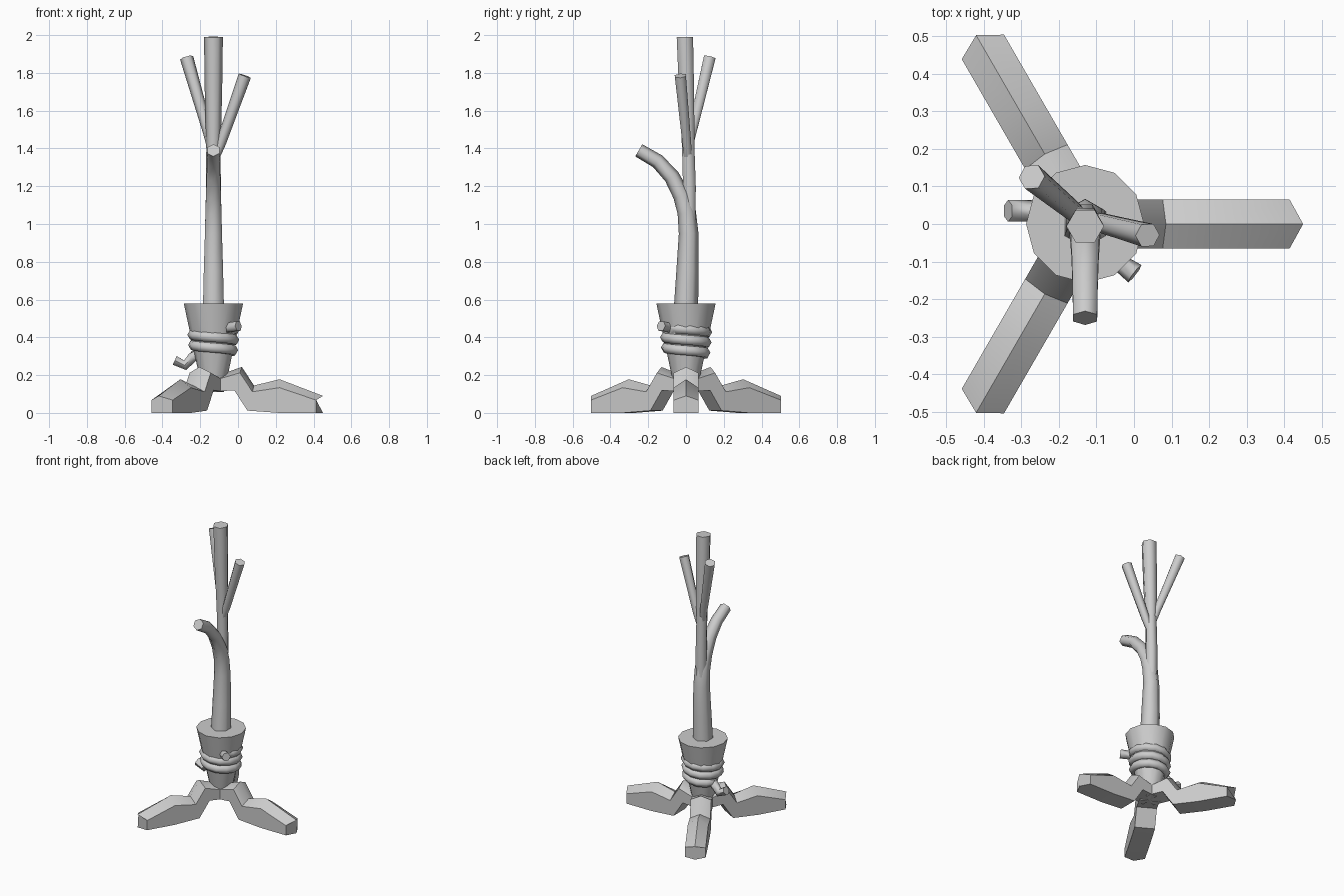
import bpy, bmesh
from math import radians, cos, sin, pi
from mathutils import Vector, Matrix

if "Cube" in bpy.data.objects:
    bpy.data.objects.remove(bpy.data.objects["Cube"])

AXIS = -0.13  # x of the trunk axis


def finish(name, bm, angle):
    bmesh.ops.recalc_face_normals(bm, faces=bm.faces)
    me = bpy.data.meshes.new(name)
    bm.to_mesh(me)
    bm.free()
    me.polygons.foreach_set("use_smooth", [True] * len(me.polygons))
    me.set_sharp_from_angle(angle=radians(angle))
    ob = bpy.data.objects.new(name, me)
    bpy.context.collection.objects.link(ob)
    return ob


def loft(name, rings, angle):
    """Skin equal-length rings of points and cap both ends."""
    bm = bmesh.new()
    vs = [[bm.verts.new(p) for p in ring] for ring in rings]
    n = len(vs[0])
    for a, b in zip(vs, vs[1:]):
        for i in range(n):
            j = (i + 1) % n
            bm.faces.new((a[i], a[j], b[j], b[i]))
    bm.faces.new(vs[0][::-1])
    bm.faces.new(vs[-1])
    return finish(name, bm, angle)


def tube(name, path, ref, phase=0.0, sides=6):
    """Sweep a polygon along (x, y, z, radius) points."""
    pts = [Vector(p[:3]) for p in path]
    rings = []
    for k, p in enumerate(pts):
        a = (p - pts[k - 1]).normalized() if k else Vector()
        b = (pts[k + 1] - p).normalized() if k + 1 < len(pts) else Vector()
        t = (a + b).normalized()
        u = (ref - t * ref.dot(t)).normalized()
        v = t.cross(u)
        r = path[k][3]
        rings.append([p + r * (u * cos(phase + 2 * pi * i / sides) + v * sin(phase + 2 * pi * i / sides))
                      for i in range(sides)])
    return loft(name, rings, 65)


X, Z = Vector((1, 0, 0)), Vector((0, 0, 1))

# Three splayed feet: (top radius, top z, bottom radius, bottom z)
profile = [(0, .21, 0, .11), (.04, .205, .04, .115), (.15, .243, .11, .12),
           (.215, .145, .18, .012), (.35, .178, .35, 0), (.58, .09, .58, 0)]
for k in range(3):
    turn = Matrix.Translation((AXIS, 0, 0)) @ Matrix.Rotation(k * 2 * pi / 3, 4, 'Z')
    rings = []
    for i, (rt, zt, rb, zb) in enumerate(profile):
        back = .036 if i == len(profile) - 1 else 0  # pointed toe
        w = .065
        rs, zs = rt + (rb - rt) * .25 - back, zt + (zb - zt) * .25
        ring = [(rt, 0, zt), (rs, w, zs), (rb - back, w, zb),
                (rb, 0, zb), (rb - back, -w, zb), (rs, -w, zs)]
        rings.append([turn @ Vector(p) for p in ring])
    loft(f"foot_{k + 1}", rings, 50)

# Tapered socket holding the trunk
rings = [[(AXIS + r * cos(pi * i / 6), r * sin(pi * i / 6), z) for i in range(12)]
         for r, z in [(.072, .18), (.157, .58)]]
loft("socket", rings, 40)

# Rope wound around the socket, with two loose ends
path = [(-.335, .035, .278, .029), (-.28, .035, .252, .029), (-.24, .03, .295, .029)]
steps = 32
for i in range(steps + 1):
    f = i / steps
    a = radians(165 - 935 * f)
    r = .102 + .01 * f
    path.append((AXIS + r * cos(a), r * sin(a), .305 + .145 * f, .029))
path.append((AXIS + .187 * cos(pi / 4), -.187 * sin(pi / 4), .46, .029))
tube("rope", path, Z, pi / 6)

# Trunk that bends forward into a side branch
tube("trunk", [(AXIS, y, z, r) for y, z, r in [
    (0, .56, .064), (.008, .75, .059), (.014, .95, .052), (.004, 1.06, .049), (-.022, 1.15, .046),
    (-.075, 1.25, .042), (-.15, 1.332, .039), (-.25, 1.39, .037)]], X, pi / 6)

# Upright stem and its two twigs
tube("stem", [(AXIS, .018, 1.02, .038), (AXIS, .018, 1.2, .039), (AXIS, .012, 1.4, .038),
              (AXIS, .003, 1.7, .046), (AXIS, -.006, 1.99, .05)], X)
tube("left_twig", [(-.135, .01, 1.38, .022), (-.16, .033, 1.49, .027), (-.272, .125, 1.88, .036)], X)
tube("right_twig", [(-.125, .01, 1.34, .022), (-.09, .004, 1.43, .027), (.036, -.03, 1.785, .034)], X)
